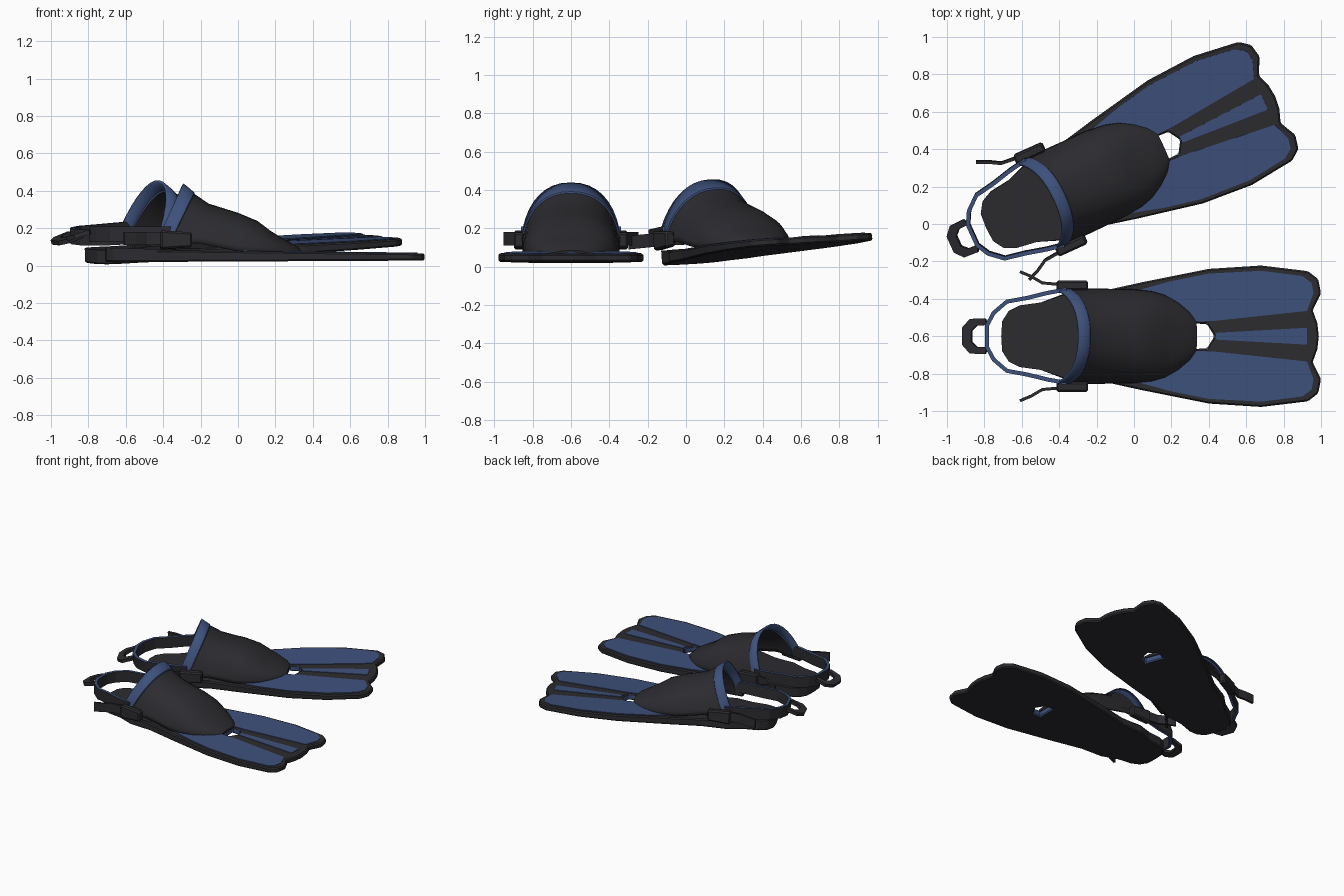
import bpy, bmesh, math
from mathutils import Matrix, Vector

if "Cube" in bpy.data.objects:
    bpy.data.objects.remove(bpy.data.objects["Cube"])


def material(name, rgb):
    m = bpy.data.materials.new(name)
    m.diffuse_color = (*rgb, 1)
    m.use_nodes = True
    m.node_tree.nodes["Principled BSDF"].inputs["Base Color"].default_value = m.diffuse_color
    return m


BLACK = material("black rubber", (0.025, 0.025, 0.03))
BLUE = material("navy blue", (0.048, 0.082, 0.2))


def finish(bm, name, frame, mats, smooth=None, thick=None, rim=0, bevel=0):
    me = bpy.data.meshes.new(name)
    bm.to_mesh(me)
    bm.free()
    for m in mats:
        me.materials.append(m)
    if smooth:
        me.polygons.foreach_set("use_smooth", [True] * len(me.polygons))
        me.set_sharp_from_angle(angle=math.radians(smooth))
    ob = bpy.data.objects.new(name, me)
    bpy.context.collection.objects.link(ob)
    ob.matrix_world = frame
    if thick:
        s = ob.modifiers.new("thickness", 'SOLIDIFY')
        s.thickness, s.offset, s.material_offset_rim = thick, 0, rim
    if bevel:
        b = ob.modifiers.new("bevel", 'BEVEL')
        b.width, b.segments = bevel, 1
    return ob


def flip(pts):
    return [(x, -y) for x, y in reversed(pts)]


def top_z(x):
    return 0.077 - 0.012 * x


def plate(polys, z_low, z_high):
    """Flat slab from outlines sharing edges; heights are functions of x."""
    bm = bmesh.new()
    for pts in polys:
        bm.faces.new([bm.verts.new((x, y, z_low(x))) for x, y in pts])
    bmesh.ops.remove_doubles(bm, verts=bm.verts, dist=1e-4)
    ext = bmesh.ops.extrude_face_region(bm, geom=bm.faces[:], use_keep_orig=True)
    for v in ext["geom"]:
        if isinstance(v, bmesh.types.BMVert):
            v.co.z = z_high(v.co.x)
    bmesh.ops.recalc_face_normals(bm, faces=bm.faces)
    return bm


def ribbon(path, z_low, z_high):
    bm = bmesh.new()
    rows = [[bm.verts.new((x, y, z)) for z in (z_low, z_high)] for x, y in path]
    for a, b in zip(rows, rows[1:]):
        bm.faces.new((a[0], b[0], b[1], a[1]))
    return bm


HALF = [(-0.71, 0), (-0.705, 0.08), (-0.67, 0.135), (-0.61, 0.165), (-0.5, 0.18),
        (-0.38, 0.225), (-0.2, 0.235), (0.05, 0.29), (0.4, 0.36), (0.68, 0.378),
        (0.93, 0.348), (0.985, 0.305), (1.0, 0.23), (0.955, 0.14), (0.98, 0.07),
        (0.988, 0), (0.43, 0), (0.39, 0.065), (0.325, 0.068), (0.325, 0)]
PANEL = [(0.0, 0.24), (0.2, 0.295), (0.4, 0.335), (0.68, 0.35), (0.9, 0.322), (0.95, 0.285),
         (0.96, 0.23), (0.925, 0.135), (0.43, 0.082), (0.32, 0.078), (0.22, 0.14)]
STRIPE = [(0.435, 0.018), (0.925, 0.045), (0.925, -0.045), (0.435, -0.018)]
FOOT = [(-0.71, 0), (-0.705, 0.08), (-0.67, 0.135), (-0.61, 0.165), (-0.5, 0.18),
        (-0.38, 0.22), (-0.2, 0.22), (-0.2, 0)]
# foot pocket sections: base x, crown x, half width, crown height, lower edge
POCKET = [(-0.465, -0.295, 0.257, 0.434, 0.12), (-0.395, -0.24, 0.257, 0.388, 0.12),
          (-0.393, -0.238, 0.249, 0.379, 0.12), (-0.235, -0.16, 0.248, 0.325, 0.12),
          (-0.02, 0.0, 0.245, 0.275, 0.08), (0.09, 0.1, 0.235, 0.233, 0.068),
          (0.16, 0.17, 0.215, 0.18, 0.068), (0.23, 0.24, 0.175, 0.137, 0.068),
          (0.29, 0.3, 0.125, 0.105, 0.068), (0.325, 0.33, 0.08, 0.082, 0.068)]
STRAP = [(-0.36, 0.25), (-0.46, 0.232), (-0.57, 0.205), (-0.68, 0.185), (-0.75, 0.125), (-0.785, 0.06)]
TAIL = [(-0.38, 0.275), (-0.49, 0.285), (-0.55, 0.32), (-0.61, 0.345)]
LOOP = [(-0.78, 0.085), (-0.86, 0.082), (-0.9, 0.042)]


def make_fin(tag, frame):
    # blade and sole, vent hole walls in blue
    bm = plate([HALF, flip(HALF)], lambda x: 0.022 + 0.005 * x, top_z)
    for f in bm.faces:
        c = f.calc_center_median()
        if abs(f.normal.z) < 0.5 and 0.3 < c.x < 0.45 and abs(c.y) < 0.08:
            f.material_index = 1
    finish(bm, tag + "_blade", frame, [BLACK, BLUE], bevel=0.008)

    # blue inlays
    for i, p in enumerate((PANEL, flip(PANEL), STRIPE)):
        bm = plate([p], lambda x: top_z(x) - 0.003, lambda x: top_z(x) + 0.004)
        finish(bm, f"{tag}_inlay_{i}", frame, [BLUE])

    # footbed, raised at the heel
    bm = plate([FOOT, flip(FOOT)], lambda x: 0.06, lambda x: 0.081 - 0.03 * (x + 0.2))
    finish(bm, tag + "_footbed", frame, [BLACK])

    # foot pocket with blue collar
    bm = bmesh.new()
    n, rows = 20, []
    for xb, xt, w, h, z0 in POCKET:
        row = []
        for k in range(n + 1):
            t = math.pi * k / n
            c, s = math.cos(t), max(math.sin(t), 0)
            z = 0.068 + (h - 0.068) * s ** 0.9
            lean = max((z - 0.068) / (h - 0.068), 0.3)
            row.append(bm.verts.new((xb + (xt - xb) * lean,
                                     math.copysign(abs(c) ** 0.88, c) * w,
                                     z0 + (h - z0) * s if z < z0 else max(z, z0))))
        rows.append(row)
    for j, (a, b) in enumerate(zip(rows, rows[1:])):
        for k in range(n):
            f = bm.faces.new((a[k], b[k], b[k + 1], a[k + 1]))
            f.material_index = int(j < 2)
    bm.faces.new(rows[-1])
    bmesh.ops.recalc_face_normals(bm, faces=bm.faces)
    finish(bm, tag + "_foot_pocket", frame, [BLACK, BLUE], smooth=35, thick=0.014)

    # heel strap
    finish(ribbon(STRAP + flip(STRAP), 0.125, 0.21), tag + "_heel_strap", frame,
           [BLACK, BLUE], thick=0.022, rim=1)

    # pull loop behind the heel
    bm = bmesh.new()
    rows = []
    for x, y in LOOP + flip(LOOP):
        d = Vector((x + 0.79, y)) * 0.7
        rows.append([bm.verts.new((px, py, 0.18 + 0.3 * (px + 0.79)))
                     for px, py in ((x - 0.015, y * 1.13), (d.x - 0.79, d.y))])
    for a, b in zip(rows, rows[1:]):
        bm.faces.new((a[0], b[0], b[1], a[1]))
    finish(bm, tag + "_pull_loop", frame, [BLACK], thick=0.025)

    # buckles and loose strap tails
    for side, word in ((1, "left"), (-1, "right")):
        bm = bmesh.new()
        bmesh.ops.create_cube(bm, size=1)
        for v in bm.verts:
            front = v.co.x > 0
            v.co = Vector((-0.33 + v.co.x * 0.17, side * 0.272 + v.co.y * 0.052,
                           0.138 + v.co.z * (0.08 if front else 0.1)))
        finish(bm, f"{tag}_{word}_buckle", frame, [BLACK], bevel=0.01)
        finish(ribbon([(x, side * y) for x, y in TAIL], 0.11, 0.18),
               f"{tag}_{word}_strap_tail", frame, [BLACK], thick=0.016)


# one fin lies flat, the other is turned and slightly tilted
make_fin("near_fin", Matrix.Translation((0, -0.6, 0)))
make_fin("far_fin", Matrix.Translation((0.222, 0.442, 0.06))
         @ Matrix.Rotation(math.radians(24.3), 4, 'Z')
         @ Matrix.Rotation(math.radians(-3.5), 4, 'Y')
         @ Matrix.Rotation(math.radians(2.9), 4, 'X')
         @ Matrix.Translation((-0.4, 0, 0)))
